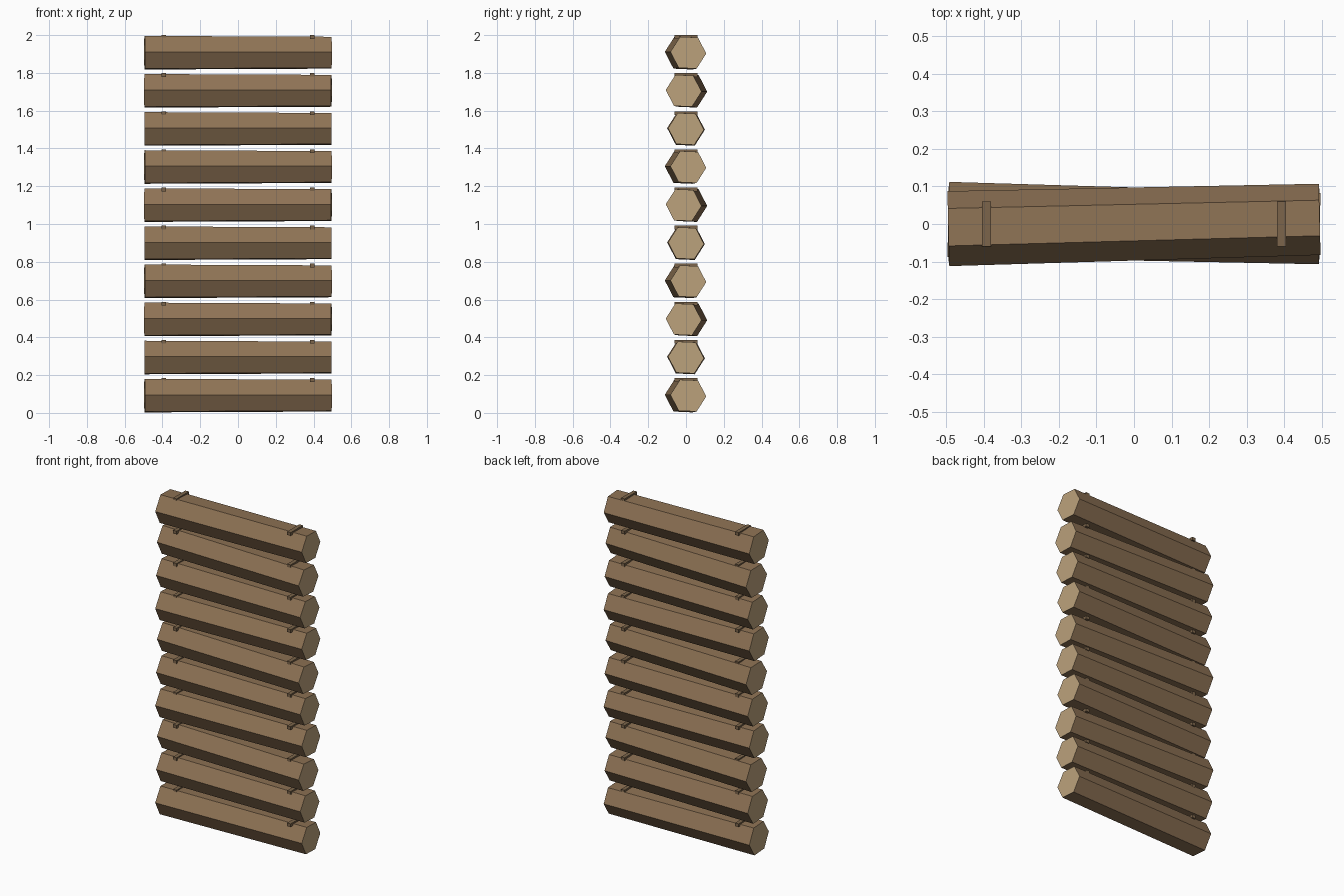
import bpy, bmesh, math
from mathutils import Matrix

cube = bpy.data.objects.get("Cube")
if cube:
    bpy.data.objects.remove(cube, do_unlink=True)


def material(name, rgb):
    m = bpy.data.materials.new(name)
    m.use_nodes = True
    m.diffuse_color = (*rgb, 1)
    m.node_tree.nodes["Principled BSDF"].inputs["Base Color"].default_value = (*rgb, 1)
    return m


bark = material("bark brown", (0.27, 0.17, 0.09))
cut_wood = material("cut wood tan", (0.50, 0.36, 0.20))
tie = material("tie brown", (0.20, 0.13, 0.07))


def add_object(name, bm, mats):
    mesh = bpy.data.meshes.new(name)
    bm.to_mesh(mesh)
    bm.free()
    for m in mats:
        mesh.materials.append(m)
    obj = bpy.data.objects.new(name, mesh)
    bpy.context.collection.objects.link(obj)
    return obj


def add_log(name, z, yaw, roll):
    # Tapered six-sided log along x, thicker at the -x end
    bm = bmesh.new()
    bmesh.ops.create_cone(bm, cap_ends=True, segments=6,
                          radius1=0.1, radius2=0.095, depth=0.99)
    bmesh.ops.rotate(bm, verts=bm.verts, matrix=Matrix.Rotation(math.pi / 2, 3, 'Y'))
    for f in bm.faces:
        f.material_index = int(abs(f.normal.x) > 0.9)
    obj = add_object(name, bm, [bark, cut_wood])
    obj.location.z = z
    obj.rotation_euler = (roll, 0, yaw)


def add_tie(name, x, z):
    # Thin cross strip sunk into the top of a log
    bm = bmesh.new()
    bmesh.ops.create_cube(bm, size=1)
    bmesh.ops.scale(bm, verts=bm.verts, vec=(0.024, 0.12, 0.02))
    add_object(name, bm, [tie]).location = (x, 0, z)


# Stack of ten logs, each turned slightly in a repeating pattern
for i in range(10):
    z = 0.0915 + 0.2017 * i
    turn = 1 - i % 3
    add_log(f"log_{i + 1}", z, 0.025 * turn, -0.045)
    for side, x in (("right", -0.393), ("left", 0.393)):
        add_tie(f"tie_{side}_{i + 1}", x, z + 0.083)
